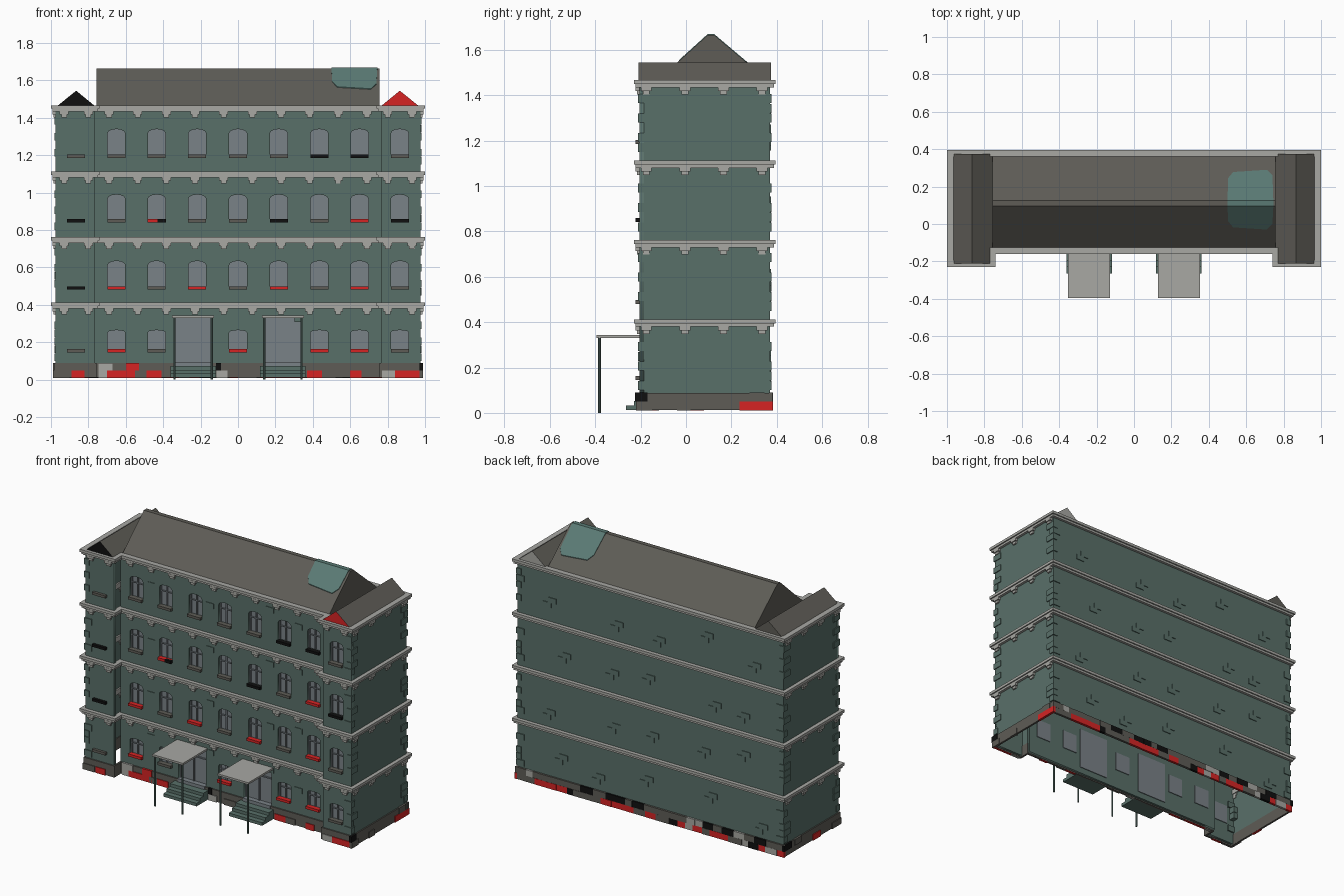
import bpy, bmesh, math, random

if "Cube" in bpy.data.objects:
    bpy.data.objects.remove(bpy.data.objects["Cube"])
random.seed(4)


def material(name, *rgb):
    m = bpy.data.materials.new(name)
    m.diffuse_color = [((c / 255 + 0.055) / 1.055) ** 2.4 for c in rgb] + [1]
    m.use_nodes = True
    m.node_tree.nodes["Principled BSDF"].inputs["Base Color"].default_value = m.diffuse_color
    return m


WALL = material("teal wall", 89, 112, 105)
ROOF = material("dark grey", 94, 92, 86)
STONE = material("light grey stone", 168, 168, 163)
RED = material("red", 214, 36, 36)
BLACK = material("black", 16, 16, 16)
GLASS = material("window grey", 122, 130, 135)
PATCH = material("roof patch teal", 90, 122, 116)

X, XI, YB, YF, YC = 0.975, 0.765, 0.37, -0.205, -0.135   # wall planes
FLOORS = (0.40, 0.75, 1.10, 1.455)                       # cornice centres


def finish(name, bm, *mats):
    bmesh.ops.recalc_face_normals(bm, faces=bm.faces)
    me = bpy.data.meshes.new(name)
    bm.to_mesh(me)
    bm.free()
    for m in mats:
        me.materials.append(m)
    ob = bpy.data.objects.new(name, me)
    bpy.context.collection.objects.link(ob)
    return ob


def boxes(name, mat, items):
    bm = bmesh.new()
    for x0, x1, y0, y1, z0, z1 in items:
        v = bmesh.ops.create_cube(bm, size=1)["verts"]
        for w in v:
            w.co = ((x0 + x1) / 2 + w.co.x * (x1 - x0), (y0 + y1) / 2 + w.co.y * (y1 - y0),
                    (z0 + z1) / 2 + w.co.z * (z1 - z0))
    return finish(name, bm, mat)


def outline(d):
    half = [(X + d, YB + d), (X + d, YF - d), (XI - d, YF - d), (XI - d, YC - d)]
    return half + [(-x, y) for x, y in reversed(half)]


def ring(name, mat, d_in, d_out, z0, z1):
    bm = bmesh.new()
    loops = [[bm.verts.new((x, y, z)) for x, y in outline(d)]
             for d, z in ((d_in, z0), (d_out, z0), (d_out, z1), (d_in, z1))]
    for k in range(4):
        a, b = loops[k], loops[(k + 1) % 4]
        for i in range(8):
            j = (i + 1) % 8
            bm.faces.new((a[i], a[j], b[j], b[i]))
    return finish(name, bm, mat)


def prism(name, pts, vec, *mats):
    bm = bmesh.new()
    f = bm.faces.new([bm.verts.new(p) for p in pts])
    r = bmesh.ops.extrude_face_region(bm, geom=[f], use_keep_orig=True)
    for v in r["geom"]:
        if isinstance(v, bmesh.types.BMVert):
            v.co.x += vec[0]; v.co.y += vec[1]; v.co.z += vec[2]
    return finish(name, bm, *mats)


def front_panel(name, x0, x1, y, holes):
    # flat wall with openings, 0.02 thick
    cu = bpy.data.curves.new(name, "CURVE")
    cu.dimensions, cu.fill_mode, cu.extrude = "2D", "BOTH", 0.01
    for pts in [[(x0, 0.02), (x1, 0.02), (x1, 1.45), (x0, 1.45)]] + holes:
        s = cu.splines.new("POLY")
        s.points.add(len(pts) - 1)
        for p, (a, b) in zip(s.points, pts):
            p.co = (a, b, 0, 1)
        s.use_cyclic_u = True
    tmp = bpy.data.objects.new(name + "_curve", cu)
    bpy.context.collection.objects.link(tmp)
    bpy.context.view_layer.update()
    me = bpy.data.meshes.new_from_object(tmp.evaluated_get(bpy.context.evaluated_depsgraph_get()))
    bpy.data.objects.remove(tmp)
    me.name = name
    me.materials.clear()
    me.materials.append(WALL)
    ob = bpy.data.objects.new(name, me)
    ob.rotation_euler.x = math.pi / 2
    ob.location.y = y + 0.01
    bpy.context.collection.objects.link(ob)


def arched(x, z0, z1, w, rise):
    n = 6
    return [(x - w, z0), (x + w, z0)] + [
        (x + w * math.cos(math.pi * i / n), z1 - rise + rise * math.sin(math.pi * i / n)) for i in range(n + 1)]


# windows, sills and doors
cols = (-0.865, -0.65, -0.435, -0.218, 0, 0.218, 0.435, 0.65, 0.865)
spans = ((0.16, 0.265), (0.495, 0.635), (0.855, 0.99), (1.20, 1.34))
sill_plan = ("grg.r.rrg", "brgrgrgrg", "bgrggbgrb", "ggggggbbg")
colour = {"g": ROOF, "r": RED, "b": BLACK, "l": STONE}
holes = {-1: [], 0: [], 1: []}
sills = {c: [] for c in colour}
panes, bars = [], []
for (z0, z1), plan in zip(spans, sill_plan):
    for i, (x, c) in enumerate(zip(cols, plan)):
        if c == ".":
            continue
        side = -1 if i == 0 else 1 if i == 8 else 0
        y = YF if side else YC
        holes[side].append(arched(x, z0, z1, 0.047, 0.012 if z0 < 0.3 else 0.022))
        panes.append((x - 0.055, x + 0.055, y + 0.02, y + 0.025, z0 - 0.01, z1 + 0.01))
        zt = z0 + (z1 - z0) * 0.66
        bars += [(x - 0.004, x + 0.004, y + 0.012, y + 0.021, z0, z1),
                 (x - 0.047, x + 0.047, y + 0.013, y + 0.021, zt - 0.003, zt + 0.003),
                 (x - 0.047, x - 0.04, y + 0.012, y + 0.021, z0, z1 - 0.01),
                 (x + 0.04, x + 0.047, y + 0.012, y + 0.021, z0, z1 - 0.01)]
        sills[c].append((x - 0.048, x + 0.048, y - 0.018, y + 0.012, z0 - 0.014, z0 + 0.003))
sills["b"].append((-0.43, -0.386, YC - 0.019, YC, 0.84, 0.859))
for s in (-0.24, 0.24):
    holes[0].append([(s - 0.1, 0.07), (s + 0.1, 0.07), (s + 0.1, 0.33), (s - 0.1, 0.33)])
    panes += [(s - 0.11, s + 0.11, YC + 0.02, YC + 0.025, 0.06, 0.335),
              (s - 0.1, s + 0.1, YC - 0.014, YC + 0.02, 0.065, 0.093)]
    bars += [(s + d - 0.004, s + d + 0.004, YC + 0.012, YC + 0.021, 0.09, 0.33) for d in (-0.096, 0, 0.096)]
    bars.append((s - 0.1, s + 0.1, YC + 0.013, YC + 0.021, 0.255, 0.263))
for c, items in sills.items():
    if items:
        boxes("sills_" + c, colour[c], items)
boxes("window_panes", GLASS, panes)
boxes("window_bars", GLASS, bars)
front_panel("centre_front_wall", -XI, XI, YC, holes[0])
front_panel("left_front_wall", -X, -XI, YF, holes[-1])
front_panel("right_front_wall", XI, X, YF, holes[1])

# side, back and return walls (open underneath)
bm = bmesh.new()
o = outline(0)
for i in (0, 2, 5, 7, 1 + 6):
    a, b = o[i], o[(i + 1) % 8]
    if i == 7 and any(abs(f.calc_center_median().y - YB) < 1e-4 for f in bm.faces):
        continue
    bm.faces.new([bm.verts.new(p) for p in ((*a, 0.02), (*b, 0.02), (*b, 1.45), (*a, 1.45))])
bm.faces.new([bm.verts.new(p) for p in ((-X, YB, 0.02), (-X, YF, 0.02), (-X, YF, 1.45), (-X, YB, 1.45))])
finish("side_and_back_walls", bm, WALL)

# cornices with brackets
brackets = []
for n, z in enumerate(FLOORS):
    ring(f"cornice_upper_{n}", STONE, -0.01, 0.025, z - 0.006, z + 0.012)
    ring(f"cornice_lower_{n}", STONE, -0.01, 0.017, z - 0.02, z - 0.006)
    for w, h0, h1, d in ((0.024, 0.036, 0.02, 0.018), (0.015, 0.052, 0.036, 0.011)):
        za, zb = z - h0, z - h1
        for x in [-0.69 + 0.1533 * k for k in range(10)]:
            brackets.append((x - w, x + w, YC - d, YC + 0.005, za, zb))
        for s in (-1, 1):
            for x in (0.8, 0.93):
                brackets.append((s * x - w, s * x + w, YF - d, YF + 0.005, za, zb))
            for y in [-0.175 + 0.17 * k for k in range(4)]:
                xs = sorted((s * (X - 0.005), s * (X + d)))
                brackets.append((*xs, y - w, y + w, za, zb))
boxes("cornice_brackets", STONE, brackets)

# corner quoins and loose raised bricks
bricks = []
for n in range(4):
    base = 0.1 + 0.35 * n
    for k in range(6):
        z = base + 0.043 * k
        for s in (-1, 1):
            for y, t in ((YF, 1), (YB, -1)):
                if (k + n) % 2 == 0 or random.random() < 0.2:
                    lx, ly = (0.03, 0.06) if k % 4 else (0.05, 0.03)
                    xs = sorted((s * (X + 0.006), s * (X - lx)))
                    ys = sorted((y - t * 0.006, y + t * ly))
                    bricks.append((*xs, *ys, z, z + 0.04))
    for k in range(5):
        x = -0.8 + 0.36 * k + random.uniform(-0.09, 0.09)
        z = base + random.uniform(0.04, 0.17)
        for dx, dz in ((0, 0), (0.035, -0.034)):
            bricks.append((x + dx, x + dx + 0.06, YB - 0.002, YB + 0.005, z + dz, z + dz + 0.034))
    for x in (-0.54, -0.11, 0.33, 0.54):
        z = base + random.uniform(0.12, 0.22)
        bricks.append((x - 0.028, x + 0.028, YC - 0.004, YC + 0.002, z, z + 0.034))
boxes("raised_bricks", WALL, bricks)

# plinth and coloured stones
ring("plinth", ROOF, -0.005, 0.008, 0.012, 0.088)
stones = {c: [] for c in colour}
rows = ((0.01, 0.05), (0.05, 0.09))
front = [(-0.89, -0.82, 0, "r"), (-0.7, -0.53, 0, "r"), (-0.6, -0.53, 1, "r"), (-0.55, -0.49, 0, "g"),
         (-0.49, -0.41, 0, "r"), (-0.745, -0.67, 1, "l"), (-0.745, -0.7, 0, "l"), (-0.115, -0.055, 0, "l"),
         (-0.118, -0.09, 1, "b"), (0.37, 0.45, 0, "r"), (0.45, 0.52, 0, "g"), (0.6, 0.66, 0, "r"),
         (0.77, 0.84, 0, "l"), (0.84, 0.985, 0, "r"), (-0.985, -0.9, 0, "g"), (0.0, 0.1, 0, "g")]
for x0, x1, r, c in front:
    y = YF if min(abs(x0), abs(x1)) > 0.75 else YC
    stones[c].append((x0, x1, y - 0.013, y + 0.004, *rows[r]))
for r in (0, 1):
    x = -X - 0.01
    while x < X:                                   # back
        w = min(random.uniform(0.04, 0.1), X + 0.011 - x)
        c = random.choice("rrbglgr" if r == 0 else "gggbggl")
        stones[c].append((x, x + w, YB - 0.004, YB + random.uniform(0.01, 0.014), *rows[r]))
        x += w
right = [(-0.225, -0.17, 1, "b"), (-0.22, -0.15, 0, "g"), (-0.04, 0.02, 0, "g"), (0.28, 0.345, 1, "g"), (0.235, 0.384, 0, "r")]
for y0, y1, r, c in right:
    stones[c].append((X - 0.004, X + 0.013, y0, y1, *rows[r]))
for y0, y1, r, c in [(-0.21, -0.12, 0, "g"), (0, 0.08, 0, "r"), (0.2, 0.27, 1, "g"), (0.3, 0.384, 1, "b")]:
    stones[c].append((-X - 0.013, -X + 0.004, y0, y1, *rows[r]))
for c, items in stones.items():
    boxes("plinth_stones_" + c, colour[c], items)

# entrances: canopy, posts, steps
for n, s in (("left", -0.24), ("right", 0.24)):
    boxes(n + "_canopy", STONE, [(s - 0.112, s + 0.112, -0.395, YC, 0.331, 0.344)])
    boxes(n + "_steps", WALL, [(s - 0.122, s + 0.122, -0.265 + 0.035 * k, YC, 0.012 + 0.02 * k, 0.032 + 0.02 * k)
                               for k in range(3)])
    bm = bmesh.new()
    for d in (-0.1, 0.1):
        v = bmesh.ops.create_cone(bm, cap_ends=True, segments=10, radius1=0.006, radius2=0.006, depth=0.333)["verts"]
        bmesh.ops.translate(bm, verts=v, vec=(s + d, -0.381, 0.1665))
    finish(n + "_posts", bm, WALL)

# roofs
bm = bmesh.new()
bm.faces.new([bm.verts.new((x, y, 1.45)) for x, y in outline(-0.005)])
finish("roof_deck", bm, ROOF)
prism("main_roof", [(-0.757, y, z) for y, z in ((-0.137, 1.455), (0.095, 1.665), (0.125, 1.665), (0.373, 1.455))],
      (1.514, 0, 0), ROOF)
for n, s, f, b in (("left", -1, BLACK, ROOF), ("right", 1, RED, STONE)):
    ob = prism(n + "_wing_roof", [(s * x, -0.21, z) for x, z in ((0.755, 1.455), (0.865, 1.545), (0.977, 1.455))],
               (0, 0.585, 0), ROOF, f, b)
    for p in ob.data.polygons:
        p.material_index = 1 if p.normal.y < -0.9 else 2 if p.normal.y > 0.9 else 0

# rounded patch over the ridge
for n, yt, yb, k in (("front", 0.095, -0.03, 0.905), ("back", 0.125, 0.29, 0.847)):
    t = 1 if yb > yt else -1
    pts = ((0.5, yt), (0.745, yt), (0.74, yb - t * 0.03), (0.71, yb), (0.53, yb - t * 0.012), (0.503, yb - t * 0.045))
    prism(n + "_roof_patch", [(x, y, 1.665 - k * abs(y - yt)) for x, y in pts], (0, 0, 0.004), PATCH)
boxes("ridge_patch", PATCH, [(0.5, 0.745, 0.095, 0.125, 1.663, 1.669)])
